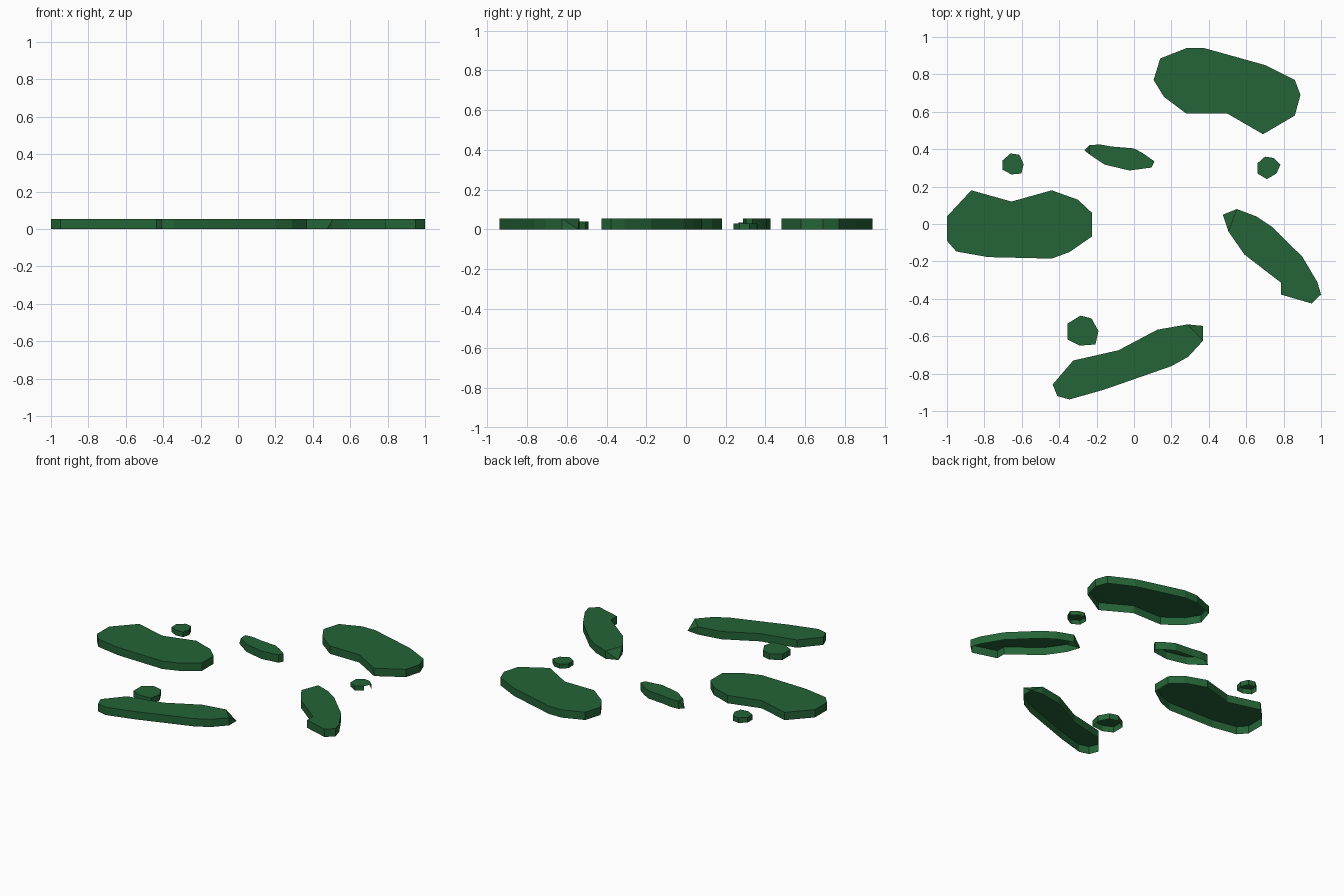
import bpy, bmesh

green = bpy.data.materials.new("leaf green")
green.diffuse_color = (0.018, 0.127, 0.038, 1)


def pad(name, height, outline, tip=None, gap=None):
    """Flat leaf with thin walls and an open underside.
    tip: outline point whose top corner is cut off; gap: outline edge with no wall."""
    bm = bmesh.new()
    low = [bm.verts.new((x, y, 0)) for x, y in outline]
    top = [None if i == tip else bm.verts.new((x, y, height))
           for i, (x, y) in enumerate(outline)]
    n = len(outline)
    # outlines run clockwise, so the top face is reversed to look up
    bm.faces.new([v for v in reversed(top) if v])
    for i in range(n):
        j = (i + 1) % n
        if i != gap:
            bm.faces.new([v for v in (low[j], low[i], top[i], top[j]) if v])
    if tip is not None:
        bm.faces.new((top[tip - 1], top[(tip + 1) % n], low[tip]))
    mesh = bpy.data.meshes.new(name)
    bm.to_mesh(mesh)
    bm.free()
    mesh.materials.append(green)
    bpy.context.collection.objects.link(bpy.data.objects.new(name, mesh))


# large leaves
pad("back_leaf", 0.053, [
    (.105, .77), (.14, .885), (.28, .94), (.377, .94), (.70, .85), (.86, .77),
    (.89, .69), (.86, .58), (.69, .48), (.50, .59), (.28, .59), (.16, .68)])
pad("left_leaf", 0.053, [
    (-1, .04), (-.87, .18), (-.655, .12), (-.44, .18), (-.30, .13), (-.225, .06),
    (-.225, -.067), (-.345, -.15), (-.44, -.185), (-.78, -.177), (-.95, -.147), (-1, -.09)])

# long leaves with a sloped tip
pad("right_leaf", 0.053, [
    (.475, .05), (.55, .08), (.655, .04), (.735, -.013), (.90, -.175), (.98, -.31),
    (1, -.377), (.95, -.425), (.785, -.377), (.785, -.313), (.59, -.163), (.505, -.04)], tip=0)
pad("front_leaf", 0.053, [
    (-.435, -.858), (-.325, -.73), (-.083, -.675), (.125, -.565), (.286, -.537), (.37, -.545),
    (.37, -.623), (.29, -.71), (.2, -.76), (-.158, -.885), (-.345, -.938), (-.41, -.92)], tip=5)
pad("middle_leaf", 0.053, [
    (-.265, .393), (-.238, .422), (-.18, .425), (-.12, .414), (0, .404), (.05, .377),
    (.11, .334), (.094, .302), (-.024, .286), (-.158, .318), (-.238, .372)], tip=0)

# small round leaves
pad("small_left_leaf", 0.035, [
    (-.703, .34), (-.66, .377), (-.612, .37), (-.59, .318), (-.602, .27), (-.655, .265), (-.703, .29)])
pad("small_right_leaf", 0.03, [
    (.66, .324), (.70, .36), (.746, .353), (.783, .318), (.762, .27), (.71, .24), (.66, .27)], gap=3)
pad("small_front_leaf", 0.04, [
    (-.355, -.532), (-.286, -.49), (-.227, -.505), (-.19, -.572), (-.206, -.644), (-.29, -.65), (-.355, -.618)])
